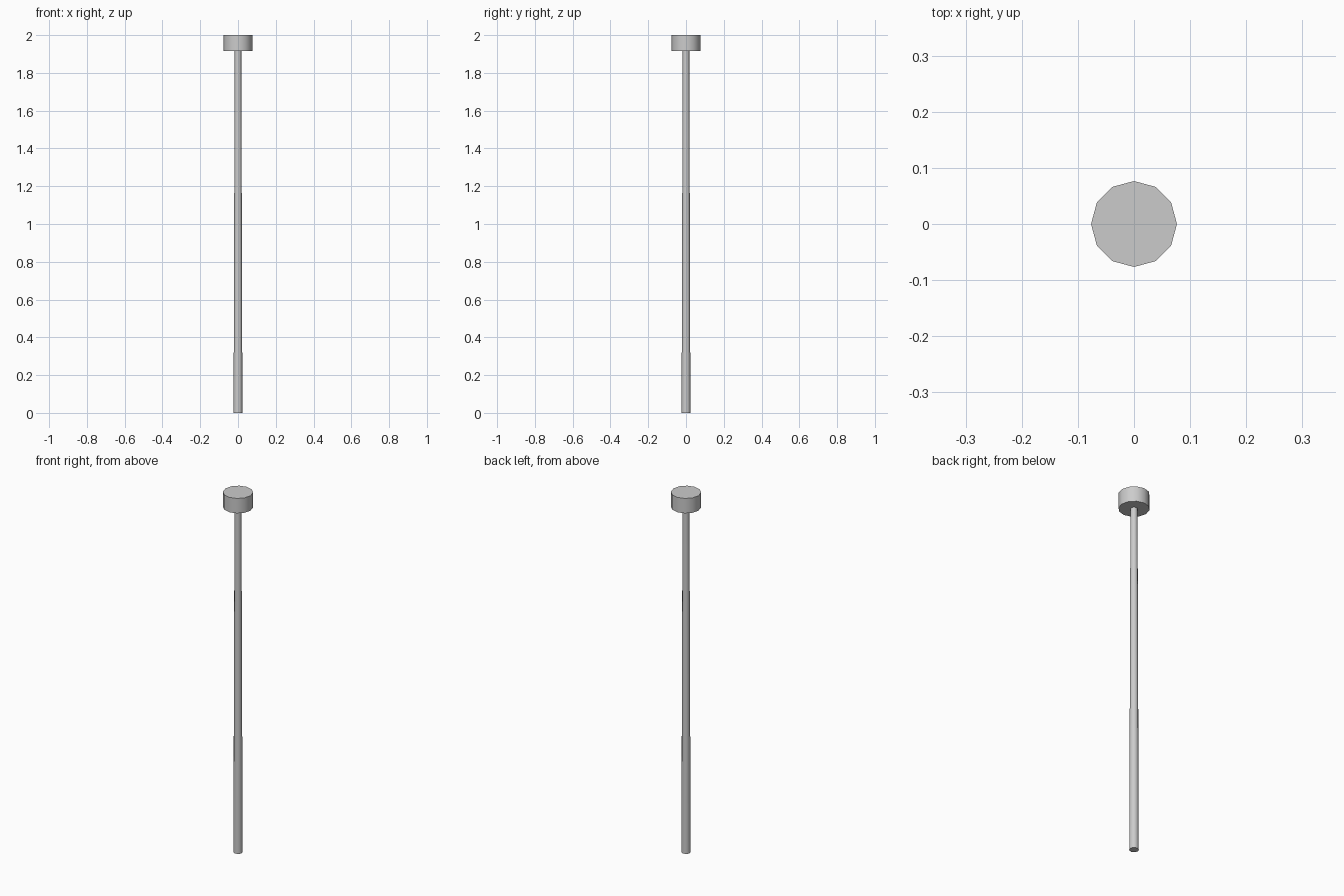
import bpy
import math

if "Cube" in bpy.data.objects:
    bpy.data.objects.remove(bpy.data.objects["Cube"])


def round_part(name, r_bottom, r_top, z0, z1, sides=12):
    """Upright, optionally tapered round part between two heights."""
    bpy.ops.mesh.primitive_cone_add(
        vertices=sides, radius1=r_bottom, radius2=r_top,
        depth=z1 - z0, location=(0, 0, (z0 + z1) / 2))
    part = bpy.context.object
    part.name = name
    bpy.ops.object.shade_smooth_by_angle(angle=math.radians(40))
    return part


HEAD_BASE = 1.917

# Slender shaft, slightly thicker at the foot
round_part("shaft", 0.0235, 0.0175, 0.0, HEAD_BASE)

# Flat cylindrical head
round_part("head", 0.0765, 0.0765, HEAD_BASE, 2.0)
